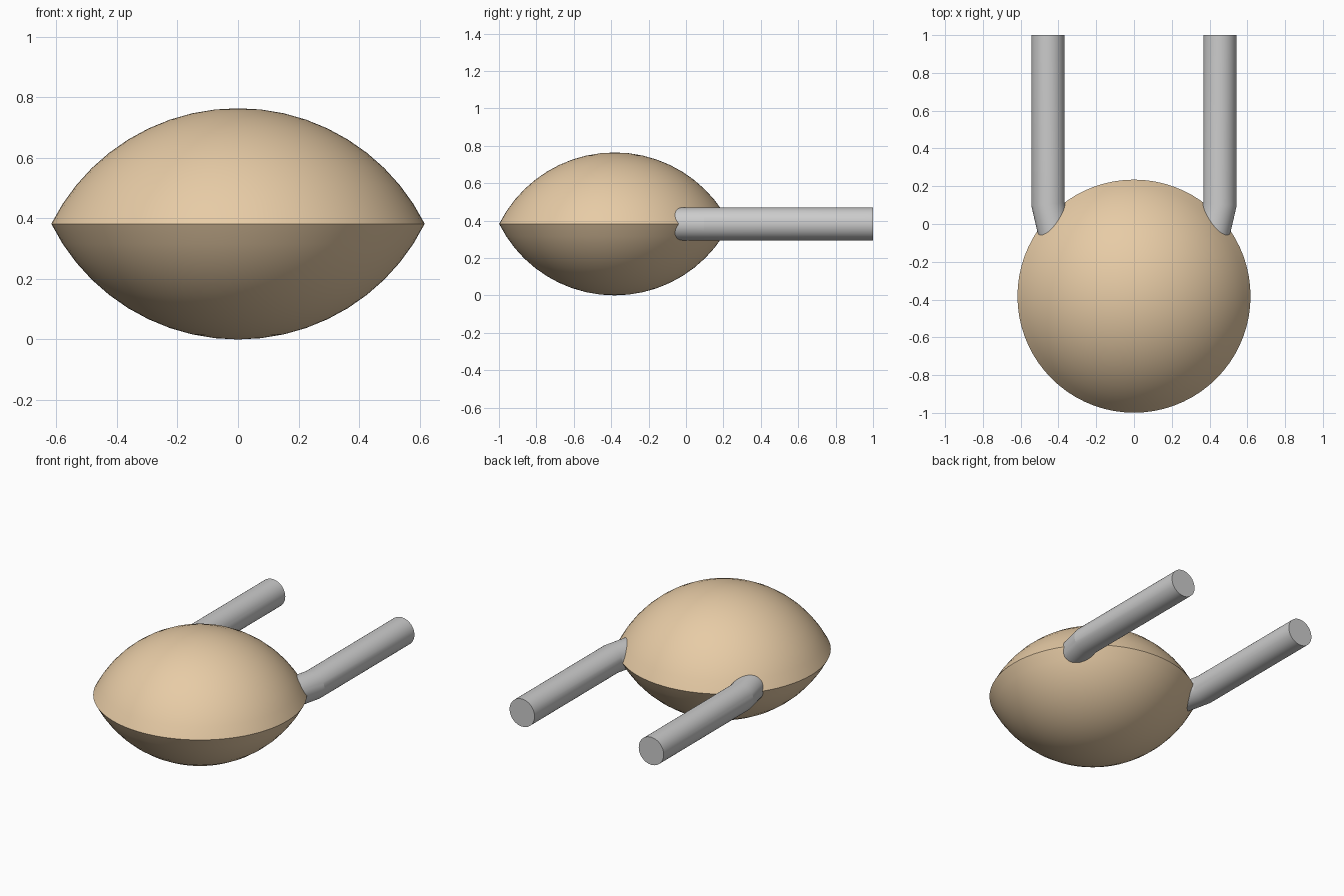
import bpy, bmesh, math
from mathutils import Vector

if "Cube" in bpy.data.objects:
    bpy.data.objects.remove(bpy.data.objects["Cube"])

MID_Z = 0.382
BODY_Y = -0.382
RIM = 0.617


def finish(name, bm, angle):
    bmesh.ops.recalc_face_normals(bm, faces=bm.faces)
    mesh = bpy.data.meshes.new(name)
    bm.to_mesh(mesh)
    bm.free()
    ob = bpy.data.objects.new(name, mesh)
    bpy.context.collection.objects.link(ob)
    bpy.ops.object.select_all(action='DESELECT')
    ob.select_set(True)
    bpy.context.view_layer.objects.active = ob
    bpy.ops.object.shade_smooth_by_angle(angle=math.radians(angle))
    return ob


def bridge(bm, a, b):
    n = len(a)
    for i in range(n):
        bm.faces.new((a[i], a[(i + 1) % n], b[(i + 1) % n], b[i]))


# Lens body: two spherical caps meeting at a sharp rim
R = (RIM ** 2 + MID_Z ** 2) / (2 * MID_Z)
half = math.asin(RIM / R)
steps, sides = 10, 72
profile = []
for i in range(steps + 1):
    a = half * i / steps
    profile.append((R * math.sin(a), R * math.cos(a) - (R - MID_Z)))
profile += [(r, -z) for r, z in reversed(profile[:-1])]

bm = bmesh.new()
verts = [bm.verts.new((r, BODY_Y, MID_Z + z)) for r, z in profile]
edges = [bm.edges.new(pair) for pair in zip(verts, verts[1:])]
bmesh.ops.spin(bm, geom=verts + edges, cent=(0, BODY_Y, 0), axis=(0, 0, 1),
               angle=math.tau, steps=sides)
bmesh.ops.remove_doubles(bm, verts=bm.verts, dist=1e-4)
body = finish("lens_body", bm, 40)
tan = bpy.data.materials.new("tan")
tan.diffuse_color = (0.8, 0.6, 0.38, 1)
tan.use_nodes = True
tan.node_tree.nodes["Principled BSDF"].inputs["Base Color"].default_value = tan.diffuse_color
body.data.materials.append(tan)


# Round handles: straight bar, mitred bend, short leg running into the body
def handle(name, side):
    bm = bmesh.new()
    n, rad, x, bend_y = 40, 0.088, 0.455, 0.105
    tilt = math.radians(13)
    rings = [[], [], []]
    leg = Vector((-math.sin(tilt), -math.cos(tilt), 0))
    across = Vector((math.cos(tilt), -math.sin(tilt), 0))
    end = Vector((x, bend_y, MID_Z)) + leg * 0.19
    for i in range(n):
        a = math.tau * i / n
        u, w = rad * math.cos(a), rad * math.sin(a)
        points = (Vector((x + u, 1.0, MID_Z + w)),
                  Vector((x + u, bend_y - u * math.tan(tilt / 2), MID_Z + w)),
                  end + across * u + Vector((0, 0, w)))
        for ring, p in zip(rings, points):
            p.x *= side
            ring.append(bm.verts.new(p))
    bridge(bm, rings[0], rings[1])
    bridge(bm, rings[1], rings[2])
    bm.faces.new(rings[0])
    bm.faces.new(rings[2])
    return finish(name, bm, 12)


handle("right_handle", 1)
handle("left_handle", -1)
